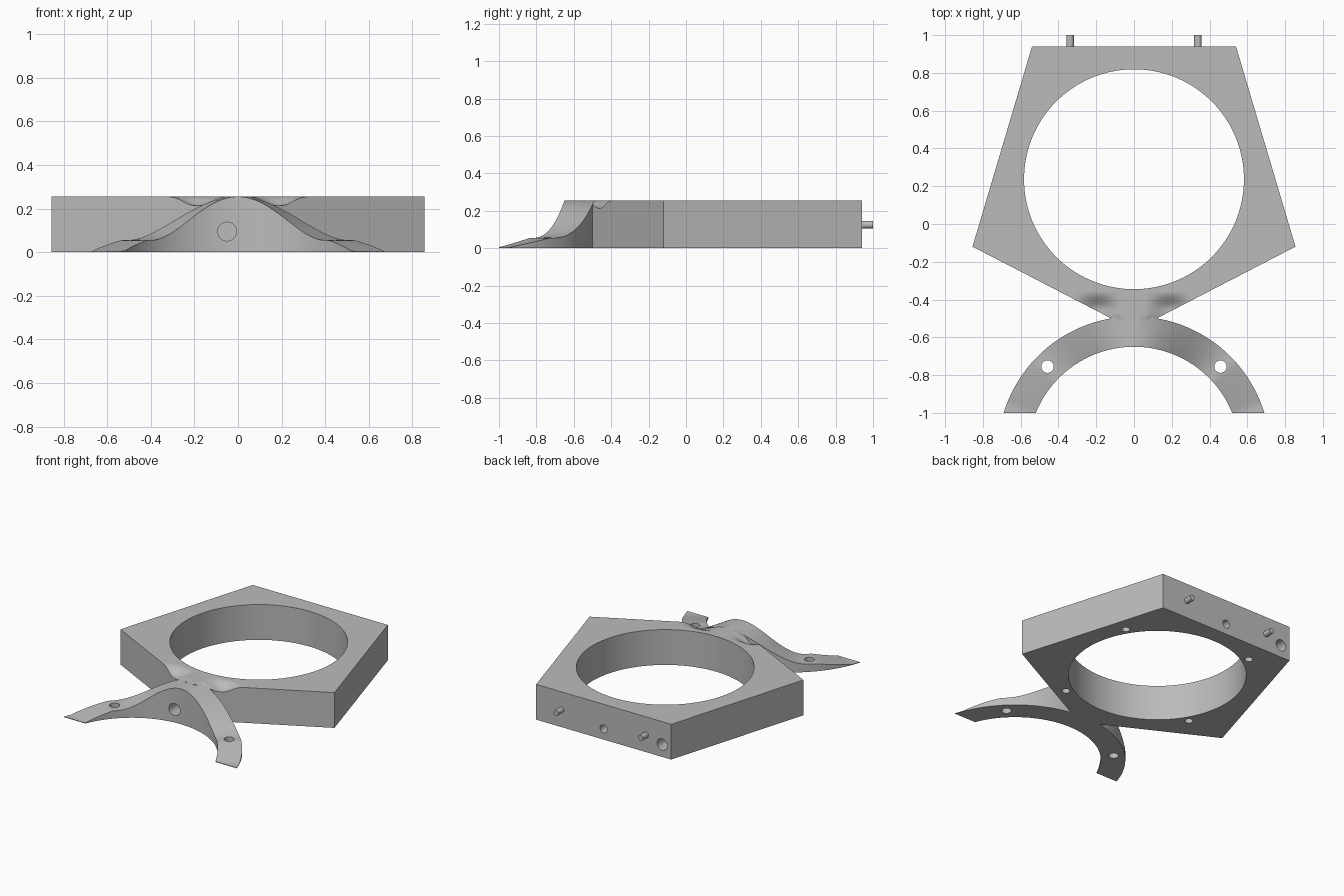
import bpy, bmesh
from math import sin, cos, pi, acos, atan2, degrees, radians, hypot
from mathutils import Matrix, Vector

cube = bpy.data.objects.get("Cube")
if cube:
    bpy.data.objects.remove(cube, do_unlink=True)

HEIGHT = 0.255
BORE_Y, BORE_R = 0.237, 0.582
ARM_Y, ARM_IN, ARM_OUT = -1.211, 0.561, 0.7215
CORNERS = [(0.54, 0.94), (-0.54, 0.94), (-0.855, -0.12), (0, -0.562), (0.855, -0.12)]

grey = bpy.data.materials.new("plain grey")
grey.use_nodes = True
COLOUR = (0.5, 0.5, 0.5, 1)
grey.diffuse_color = COLOUR
grey.node_tree.nodes["Principled BSDF"].inputs["Base Color"].default_value = COLOUR


def make_object(name, bm):
    bmesh.ops.recalc_face_normals(bm, faces=bm.faces)
    mesh = bpy.data.meshes.new(name)
    bm.to_mesh(mesh)
    bm.free()
    mesh.materials.append(grey)
    obj = bpy.data.objects.new(name, mesh)
    bpy.context.collection.objects.link(obj)
    return obj


def solid_from_grid(name, rows, closed):
    """Solid with a flat base under a grid of (x, y, z) top points."""
    bm = bmesh.new()
    top = [[bm.verts.new(p) for p in row] for row in rows]
    base = [[bm.verts.new((p[0], p[1], 0)) for p in (row[0], row[-1])] for row in rows]
    n = len(rows)
    for i in range(n if closed else n - 1):
        j = (i + 1) % n
        for k in range(len(rows[0]) - 1):
            bm.faces.new((top[i][k], top[j][k], top[j][k + 1], top[i][k + 1]))
        bm.faces.new((base[i][0], base[j][0], base[j][1], base[i][1]))
        for end, side in ((0, 0), (-1, 1)):
            bm.faces.new((top[i][end], top[j][end], base[j][side], base[i][side]))
    if not closed:
        for i in (0, -1):
            bm.faces.new(top[i] + [base[i][1], base[i][0]])
    return make_object(name, bm)


def add_cylinder(bm, centre, radius, length, axis="Z"):
    turn = Matrix.Rotation(pi / 2, 4, "X") if axis == "Y" else Matrix()
    bmesh.ops.create_cone(bm, cap_ends=True, segments=32, radius1=radius, radius2=radius,
                          depth=length, matrix=Matrix.Translation(centre) @ turn)


def apply_boolean(obj, other, operation):
    mod = obj.modifiers.new(operation.title(), "BOOLEAN")
    mod.operation, mod.object, mod.solver = operation, other, "EXACT"
    bpy.context.view_layer.objects.active = obj
    bpy.ops.object.modifier_apply(modifier=mod.name)
    bpy.data.objects.remove(other, do_unlink=True)


def arm_height(angle):
    a = abs(degrees(angle))
    if a < 45:
        return 0.055 + (HEIGHT - 0.055) * (0.5 + 0.5 * cos(pi * a / 45))
    return max(0.004, 0.055 - 0.05 * max(0, a - 48) / 20)


def plate_height(x, y):
    # Shallow dips either side of the neck
    s = (abs(x) - 0.05) / 0.28
    if not 0 < s < 1:
        return HEIGHT
    w = min(1, max(0, (-0.36 - y) / 0.09))
    z = HEIGHT - 0.042 * (0.5 - 0.5 * cos(2 * pi * s)) * w * w * (3 - 2 * w)
    # Stay just below the arm where the two overlap
    if hypot(x, y - ARM_Y) < ARM_OUT:
        z = min(z, arm_height(atan2(x, y - ARM_Y)) - 0.002)
    return z


def edge_distance(a):
    """Distance from the bore centre to the pentagon edge along angle a."""
    d, best = Vector((cos(a), sin(a))), 9
    for p, q in zip(CORNERS, CORNERS[1:] + CORNERS[:1]):
        p, q = Vector((p[0], p[1] - BORE_Y)), Vector((q[0], q[1] - BORE_Y))
        n = Vector((q.y - p.y, p.x - q.x))
        if n.dot(d) > 1e-6:
            best = min(best, n.dot(p) / n.dot(d))
    return best


# Pentagonal plate with a round bore
angles = {round(2 * pi * i / 240, 5) for i in range(240)}
corner_angles = [atan2(y - BORE_Y, x) % (2 * pi) for x, y in CORNERS]
angles = [a for a in angles if min(abs(a - c) for c in corner_angles) > 0.005]
rows = []
for a in sorted(angles + corner_angles):
    reach, row = edge_distance(a), []
    for k in range(13):
        r = BORE_R + (reach - BORE_R) * k / 12
        x, y = r * cos(a), BORE_Y + r * sin(a)
        row.append((x, y, plate_height(x, y)))
    rows.append(row)
body = solid_from_grid("pentagon_body", rows, True)

# Arched arm sloping down to both tips
rows = []
for i in range(-48, 49):
    row = []
    for k in range(7):
        r = ARM_IN + (ARM_OUT - ARM_IN) * k / 6
        t = i / 48 * acos((-1 - ARM_Y) * -1 / r if ARM_Y > -1 else (-1 - ARM_Y) / r)
        row.append((r * sin(t), ARM_Y + r * cos(t), arm_height(t)))
    rows.append(row)
apply_boolean(body, solid_from_grid("curved_arm", rows, False), "UNION")

# Drilled holes
drill = bmesh.new()
for side in (-1, 1):
    add_cylinder(drill, (side * 0.458, -0.755, 0), 0.033, 0.4)
for k in range(4):
    a = radians(31 + 90 * k)
    add_cylinder(drill, (0.633 * cos(a), BORE_Y + 0.633 * sin(a), 0), 0.027, 0.2)
add_cylinder(drill, (-0.05, -0.62, 0.095), 0.043, 0.3, "Y")
add_cylinder(drill, (0, 0.94, 0.077), 0.029, 0.16, "Y")
add_cylinder(drill, (-0.468, 0.94, 0.09), 0.041, 0.2, "Y")
cutter = make_object("hole_cutter", drill)
cutter.hide_render = True
apply_boolean(body, cutter, "DIFFERENCE")

# Locating pins on the back
pins = []
for name, side in (("left_pin", 1), ("right_pin", -1)):
    bm = bmesh.new()
    add_cylinder(bm, (side * 0.338, 0.96, 0.125), 0.02, 0.08, "Y")
    pins.append(make_object(name, bm))

bpy.ops.object.select_all(action="DESELECT")
for obj in [body] + pins:
    obj.select_set(True)
bpy.context.view_layer.objects.active = body
bpy.ops.object.shade_smooth_by_angle(angle=radians(30))
